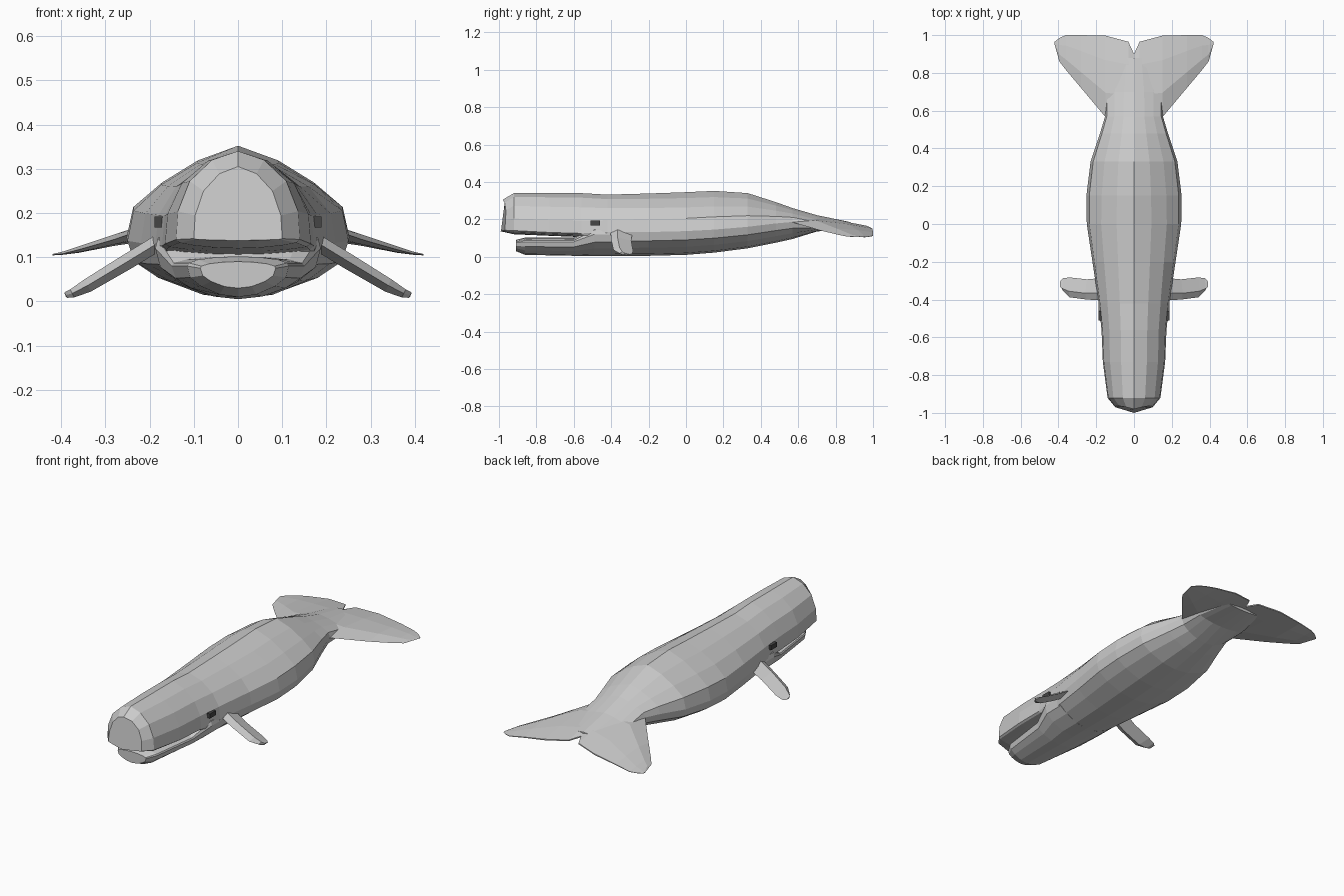
import bpy, bmesh

if "Cube" in bpy.data.objects:
    bpy.data.objects.remove(bpy.data.objects["Cube"])

# Half cross-sections as (width fraction, height fraction); +1 = top, -1 = bottom
RIDGED = [(0, 1), (.36, .84), (.68, .6), (.94, .33), (1, 0)]
ROUND = [(0, 1), (.42, .9), (.78, .66), (.97, .32), (1, 0)]
BELLY = [(.94, -.37), (.72, -.66), (.36, -.92), (0, -1)]


def finish(name, bm):
    bmesh.ops.remove_doubles(bm, verts=bm.verts, dist=0.0005)
    bmesh.ops.recalc_face_normals(bm, faces=bm.faces)
    mesh = bpy.data.meshes.new(name)
    bm.to_mesh(mesh)
    bm.free()
    ob = bpy.data.objects.new(name, mesh)
    bpy.context.collection.objects.link(ob)
    return ob


def loft(name, rings):
    """Skin closed rings of equal length and cap both ends."""
    bm = bmesh.new()
    rows = [[bm.verts.new(p) for p in r] for r in rings]
    n = len(rows[0])
    for a, b in zip(rows, rows[1:]):
        for i in range(n):
            j = (i + 1) % n
            bm.faces.new((a[i], a[j], b[j], b[i]))
    bm.faces.new(rows[0])
    bm.faces.new(rows[-1][::-1])
    return finish(name, bm)


def mirror(ob):
    ob.modifiers.new("mirror", 'MIRROR').use_axis[0] = True


def section(y, w, zt, zm, zb, rnd, bow=0, slant=0):
    half = []
    for (fx, fz), (gx, gz) in zip(RIDGED, ROUND):
        f = fz + (gz - fz) * rnd
        half.append(((fx + (gx - fx) * rnd) * w, zm + f * (zt - zm)))
    half += [(fx * w, zm + fz * (zm - zb)) for fx, fz in BELLY]
    pts = half + [(-x, z) for x, z in half[-2:0:-1]]
    return [(x, y + bow * abs(x) + slant * (z - zb), z) for x, z in pts]


# Body and upper head: y, half width, top, side line, bottom, roundness
loft("body", [section(*s) for s in [
    (-1.0, .10, .305, .142, .138, 1, .3, .12),
    (-.92, .14, .34, .14, .12, 1),
    (-.73, .165, .34, .13, .112, .9),
    (-.56, .172, .34, .125, .105, .8),
    (-.42, .187, .332, .13, .005, .7),
    (-.20, .22, .338, .132, .005, .4),
    (0, .25, .345, .137, .01, .15),
    (.15, .252, .352, .145, .022, 0),
    (.33, .23, .34, .16, .045, 0),
    (.48, .18, .292, .178, .075, 0),
    (.57, .153, .26, .186, .095, 0),
    (.70, .15, .222, .165, .135, 0),
    (.88, .11, .185, .163, .15, 0)]])

# Lower jaw, running back into the cheeks
loft("lower_jaw", [section(*s) for s in [
    (-.91, .085, .09, .075, .03, 1),
    (-.86, .115, .102, .08, .01, 1),
    (-.60, .15, .102, .08, .005, 1),
    (-.49, .187, .19, .12, .005, 1),
    (-.38, .188, .19, .12, .005, 1)]])

# Tail flukes: x, leading y, trailing y, leading z, trailing z, thickness
fl = []
for x, ya, yb, za, zb, t in [
        (0, .56, .90, .20, .168, .045), (.03, .56, .965, .20, .163, .04),
        (.15, .565, .997, .185, .148, .04), (.28, .72, 1.0, .14, .128, .03),
        (.36, .815, 1.0, .117, .112, .018), (.395, .86, .985, .108, .108, .01),
        (.42, .95, .965, .105, .105, .004)]:
    ring = [(x, ya, za)]
    for k, s in ((.3, 1), (.7, .75), (1, .15), (1, -.15), (.7, -.4), (.3, -.5)):
        ring.append((x, ya + (yb - ya) * k, za + (zb - za) * k + s * t * .5))
    fl.append(ring)
mirror(loft("tail_fluke", fl))

# Side fins: x, front y, back y, centre z, half thickness
fins = []
for x, ya, yb, z, t in [(.16, -.405, -.285, .145, .016), (.25, -.40, -.293, .09, .016),
                        (.34, -.388, -.283, .036, .014), (.375, -.355, -.287, .018, .009),
                        (.39, -.325, -.30, .014, .006)]:
    ym = (ya + yb) / 2
    fins.append([(x, ya, z), (x - t * .5, ym - .02, z - t), (x, yb, z - t * .3),
                 (x + t * .5, ym - .02, z + t)])
mirror(loft("side_fin", fins))

# Eyes
dark = bpy.data.materials.new("dark")
dark.diffuse_color = (.06, .06, .06, 1)
dark.use_nodes = True
dark.node_tree.nodes["Principled BSDF"].inputs["Base Color"].default_value = dark.diffuse_color
for s in (-1, 1):
    bpy.ops.mesh.primitive_cube_add(size=1, location=(s * .174, -.485, .18))
    eye = bpy.context.object
    eye.name = "eye"
    eye.scale = (.03, .05, .025)
    eye.data.materials.append(dark)
